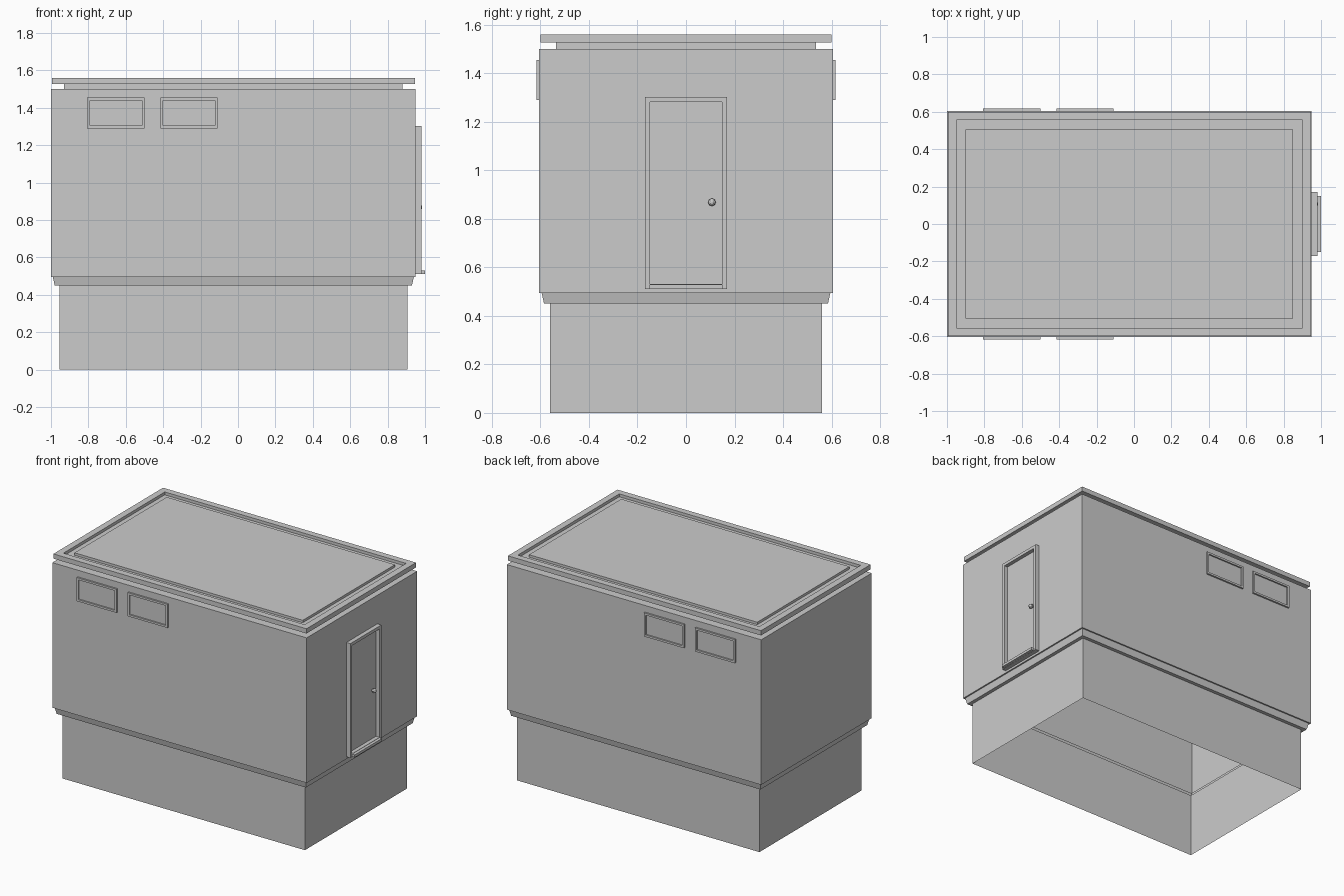
import bpy, bmesh
from mathutils import Matrix, Vector

if "Cube" in bpy.data.objects:
    bpy.data.objects.remove(bpy.data.objects["Cube"])


def loft(name, hx, hy, profile, matrix, cap=False):
    """Stack rectangular loops; profile = (inset, height) pairs."""
    bm = bmesh.new()
    loops = []
    for inset, h in profile:
        a, b = hx - inset, hy - inset
        loops.append([bm.verts.new((sx * a, sy * b, h))
                      for sx, sy in ((-1, -1), (1, -1), (1, 1), (-1, 1))])
    for lo, hi in zip(loops, loops[1:]):
        for i in range(4):
            j = (i + 1) % 4
            bm.faces.new((lo[i], lo[j], hi[j], hi[i]))
    if cap:
        bm.faces.new(loops[-1])
    return finish(name, bm, matrix)


def finish(name, bm, matrix):
    me = bpy.data.meshes.new(name)
    bm.to_mesh(me)
    bm.free()
    ob = bpy.data.objects.new(name, me)
    ob.matrix_world = matrix
    bpy.context.collection.objects.link(ob)
    return ob


def facing(right, up, out, origin):
    """Matrix putting local x, y, z along right, up, out."""
    m = Matrix((right, up, out)).transposed().to_4x4()
    m.translation = Vector(origin)
    return m


X, Y, Z = Vector((1, 0, 0)), Vector((0, 1, 0)), Vector((0, 0, 1))
HX, HY = 0.975, 0.605
CENTRE = Matrix.Translation((-0.025, 0, 0))

# hollow foundation, open underneath
loft("foundation", HX, HY, [(0.045, 0), (0.045, 0.45)], CENTRE)

# tapered skirt under the walls
loft("skirt", HX, HY, [(0.045, 0.45), (0.02, 0.45), (0.01, 0.495)], CENTRE)

# main walls with ledges below and above
loft("walls", HX, HY, [(0.01, 0.495), (0, 0.495), (0, 1.5), (0.07, 1.5)], CENTRE)

# roof: neck, overhanging rim, groove, centre panel
loft("roof", HX, HY, [(0.07, 1.5), (0.07, 1.527), (0.005, 1.527), (0.005, 1.56),
                      (0.05, 1.56), (0.05, 1.54), (0.1, 1.54), (0.1, 1.557)],
     CENTRE, cap=True)

# windows: a pair on each long side
for side, right, out in (("front", X, -Y), ("back", -X, Y)):
    for n, cx in enumerate((-0.653, -0.262), 1):
        loft(f"{side}_window_{n}", 0.153, 0.082,
             [(0, 0), (0, 0.012), (0.014, 0.012), (0.014, 0.002)],
             facing(right, Z, out, (cx, out.y * HY, 1.372)), cap=True)

# door with raised frame
loft("door", 0.17, 0.396, [(0, 0), (0, 0.03), (0.021, 0.03), (0.021, 0.003)],
     facing(Y, Z, X, (0.95, 0, 0.906)), cap=True)

# door sill
loft("door_sill", 0.15, 0.009, [(0, 0), (0, 0.05)],
     facing(Y, Z, X, (0.95, 0, 0.52)), cap=True)

# door knob and stem
bm = bmesh.new()
bmesh.ops.create_uvsphere(bm, u_segments=8, v_segments=6, radius=0.016)
bmesh.ops.create_cone(bm, segments=8, radius1=0.007, radius2=0.007, depth=0.03,
                      matrix=Matrix.Translation((0, 0, -0.008)))
finish("door_knob", bm, facing(Y, Z, X, (0.969, 0.107, 0.868)))
